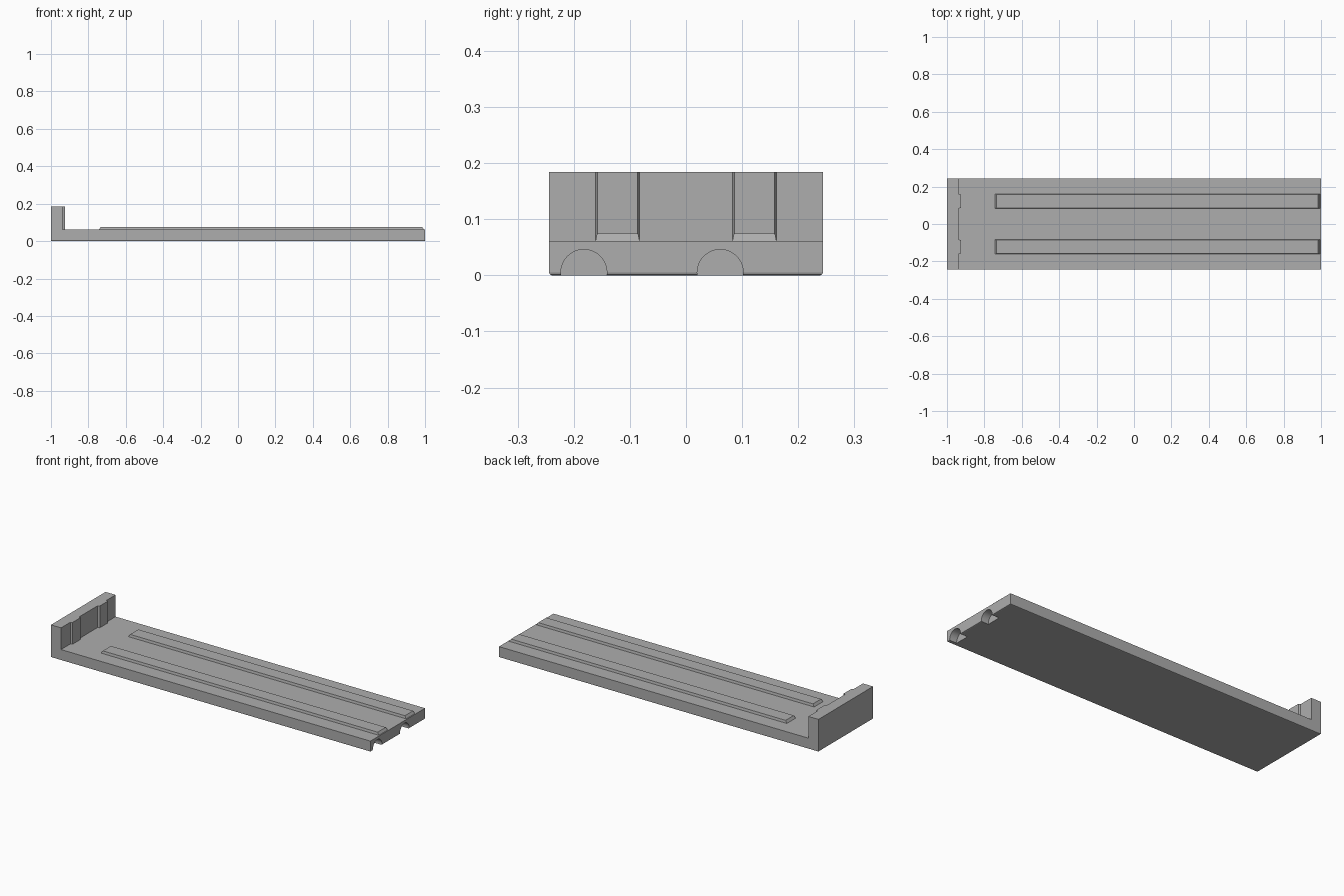
import bpy, bmesh
from math import pi

cube = bpy.data.objects.get("Cube")
if cube:
    bpy.data.objects.remove(cube, do_unlink=True)

GREY = (0.42, 0.42, 0.42, 1)
grey = bpy.data.materials.new("plain grey")
grey.use_nodes = True
grey.diffuse_color = GREY
grey.node_tree.nodes["Principled BSDF"].inputs["Base Color"].default_value = GREY

HALF_Y = 0.244      # half width of the tray
FLOOR = 0.061       # top of the base slab
TOP = 0.184         # top of the end wall
WALL_X = -0.937     # inner face of the end wall
RAIL_Y = 0.0395     # half width of rails and ribs


def finish(bm, name):
    bmesh.ops.recalc_face_normals(bm, faces=bm.faces)
    mesh = bpy.data.meshes.new(name)
    bm.to_mesh(mesh)
    bm.free()
    mesh.materials.append(grey)
    obj = bpy.data.objects.new(name, mesh)
    bpy.context.collection.objects.link(obj)
    return obj


def prism(bm, bottom, top):
    """Solid between two matching loops of points."""
    a = [bm.verts.new(p) for p in bottom]
    b = [bm.verts.new(p) for p in top]
    bm.faces.new(a)
    bm.faces.new(b)
    for i in range(len(a)):
        j = (i + 1) % len(a)
        bm.faces.new((a[i], a[j], b[j], b[i]))


# Base slab and end wall as one L-shaped profile
profile = [(-1, 0), (1, 0), (1, FLOOR), (WALL_X, FLOOR), (WALL_X, TOP), (-1, TOP)]
bm = bmesh.new()
prism(bm, [(x, -HALF_Y, z) for x, z in profile], [(x, HALF_Y, z) for x, z in profile])
rim = [e for e in bm.edges if all(v.co.z < 0.001 for v in e.verts)]
bmesh.ops.bevel(bm, geom=rim, offset=0.005, segments=2, profile=0.5, affect='EDGES')
tray = finish(bm, "base_and_end_wall")

# Arched notches under the open end
for y in (-0.182, 0.061):
    bpy.ops.mesh.primitive_cylinder_add(vertices=48, radius=0.041, depth=0.09,
                                        location=(1, y, 0.005), rotation=(0, pi / 2, 0))
    cutter = bpy.context.object
    cutter.name = "notch_cutter"
    cutter.hide_render = True
    mod = tray.modifiers.new("notch", 'BOOLEAN')
    mod.operation = 'DIFFERENCE'
    mod.solver = 'EXACT'
    mod.object = cutter
    bpy.context.view_layer.objects.active = tray
    bpy.ops.object.modifier_apply(modifier=mod.name)
    bpy.data.objects.remove(cutter, do_unlink=True)


def rectangle(x0, x1, y, half, z):
    return [(x0, y - half, z), (x1, y - half, z), (x1, y + half, z), (x0, y + half, z)]


# Raised floor rails and matching wall ribs, all with sloped sides
for side, y in (("right", -0.122), ("left", 0.122)):
    bm = bmesh.new()
    prism(bm, rectangle(-0.745, 0.995, y, RAIL_Y, FLOOR - 0.001),
          rectangle(-0.735, 0.985, y, RAIL_Y - 0.003, 0.075))
    finish(bm, side + "_floor_rail")

    bm = bmesh.new()
    inner, outer = WALL_X - 0.001, -0.926
    plan = [(inner, y - RAIL_Y), (outer, y - RAIL_Y + 0.004),
            (outer, y + RAIL_Y - 0.004), (inner, y + RAIL_Y)]
    prism(bm, [(a, b, FLOOR - 0.001) for a, b in plan], [(a, b, TOP) for a, b in plan])
    finish(bm, side + "_wall_rib")

# Smooth the curved notches while keeping the edges sharp
bpy.ops.object.select_all(action='DESELECT')
tray.select_set(True)
bpy.context.view_layer.objects.active = tray
bpy.ops.object.shade_smooth_by_angle(angle=pi / 9)
